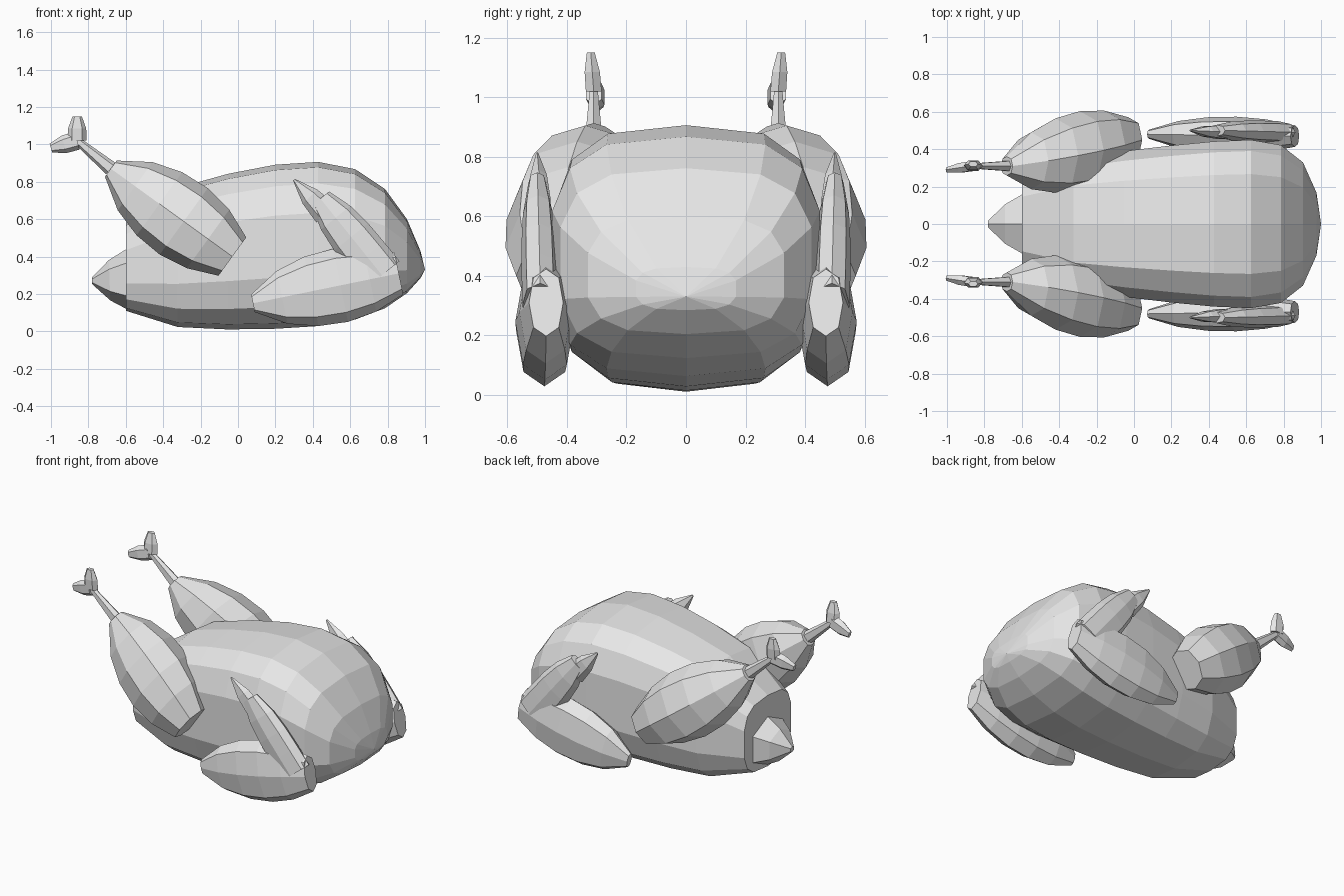
import bpy, bmesh, math
from mathutils import Vector

default_cube = bpy.data.objects.get("Cube")
if default_cube:
    bpy.data.objects.remove(default_cube, do_unlink=True)

grey = bpy.data.materials.new("plain_grey")
grey.use_nodes = True
colour = (0.8, 0.8, 0.8, 1)
grey.diffuse_color = colour
grey.node_tree.nodes["Principled BSDF"].inputs["Base Color"].default_value = colour


def rounded(value, squareness):
    return math.copysign(abs(value) ** (2 / squareness), value)


def make_ring(centre, up, width, depth, sides, squareness):
    """Closed loop of points around a centre, squarer than an ellipse."""
    points = []
    for index in range(sides):
        angle = math.tau * index / sides
        outward = Vector((0, width * rounded(math.sin(angle), squareness), 0))
        points.append(centre + outward + up * depth * rounded(math.cos(angle), squareness))
    return points


def skin(name, rings):
    """Join consecutive rings with flat faces and close both ends."""
    bm = bmesh.new()
    loops = [[bm.verts.new(point) for point in ring] for ring in rings]
    for near, far in zip(loops, loops[1:]):
        for index in range(len(near)):
            previous = index - 1
            bm.faces.new((near[previous], near[index], far[index], far[previous]))
    bm.faces.new(loops[0])
    bm.faces.new(loops[-1])
    bmesh.ops.remove_doubles(bm, verts=bm.verts, dist=0.001)
    bmesh.ops.recalc_face_normals(bm, faces=bm.faces)
    mesh = bpy.data.meshes.new(name)
    bm.to_mesh(mesh)
    bm.free()
    mesh.materials.append(grey)
    part = bpy.data.objects.new(name, mesh)
    bpy.context.collection.objects.link(part)


def limb(name, start, end, width, depth, shape, steps=5, sides=8, side=1):
    """Straight limb whose thickness follows shape(t) from start to end."""
    mirror = Vector((1, side, 1))
    start, end = Vector(start) * mirror, Vector(end) * mirror
    along = end - start
    up = Vector((-along.z, 0, along.x)).normalized()
    rings = []
    for step in range(steps + 1):
        t = step / steps
        size = shape(t)
        rings.append(make_ring(start + along * t, up, width * size, depth * size, sides, 2.3))
    skin(name, rings)


def plump(t):
    """Thin start, swelling past the middle, blunt end."""
    return math.sin(math.pi * (0.03 + 0.84 * t)) ** 0.6


def tapered(t):
    return 1 - 0.9 * t ** 2


def knobbed(t):
    return 1 - t ** 4 / 2


def body_ring(t):
    """Body section: narrow at the tail end, full and blunt at the neck end."""
    spread = math.sqrt(t)
    closing = (1 - t ** 6) ** 0.8
    above = closing * (0.25 + 0.45 * spread)
    below = closing * min(0.32, 0.22 + t / 2)
    width = (1 - t ** 12) ** 0.6 * (0.25 + 0.25 * spread)
    centre = Vector((1.6 * t - 0.6, 0, 0.33 + (above - below) / 2))
    return make_ring(centre, Vector((0, 0, 1)), width, (above + below) / 2, 14, 3.1)


# Body, with rings crowding towards the blunt end
body_steps = 9
skin("body", [body_ring(min(1, math.sin(math.pi / 2 * step / body_steps)))
              for step in range(body_steps + 1)])

# Pointed tail
limb("tail", (-0.5, 0, 0.28), (-0.78, 0, 0.27), 0.2, 0.18, tapered, steps=3, sides=6)

for label, side in (("front", -1), ("back", 1)):
    # Drumstick: meat, bare bone and the two lobes at its end
    ankle, bone_end = (-0.68, 0.31, 0.87), (-0.86, 0.31, 1.02)
    limb(label + "_thigh", ankle, (-0.03, 0.45, 0.4), 0.21, 0.22, plump, side=side)
    limb(label + "_shank", ankle, bone_end, 0.03, 0.04, knobbed, steps=1, sides=6, side=side)
    limb(label + "_upper_knob", bone_end, (-0.86, 0.32, 1.15), 0.03, 0.05, knobbed,
         steps=2, sides=6, side=side)
    limb(label + "_lower_knob", bone_end, (-1, 0.29, 0.98), 0.03, 0.05, knobbed,
         steps=2, sides=6, side=side)

    # Folded wing: plump lower lobe, broad upper arm and a pointed tip
    limb(label + "_wing_lower", (0.08, 0.48, 0.15), (0.86, 0.47, 0.31), 0.1, 0.2, plump, side=side)
    limb(label + "_wing_upper", (0.77, 0.49, 0.3), (0.44, 0.5, 0.71), 0.06, 0.12, knobbed,
         steps=4, side=side)
    limb(label + "_wing_tip", (0.47, 0.49, 0.63), (0.3, 0.5, 0.81), 0.04, 0.07, tapered,
         steps=2, sides=6, side=side)
